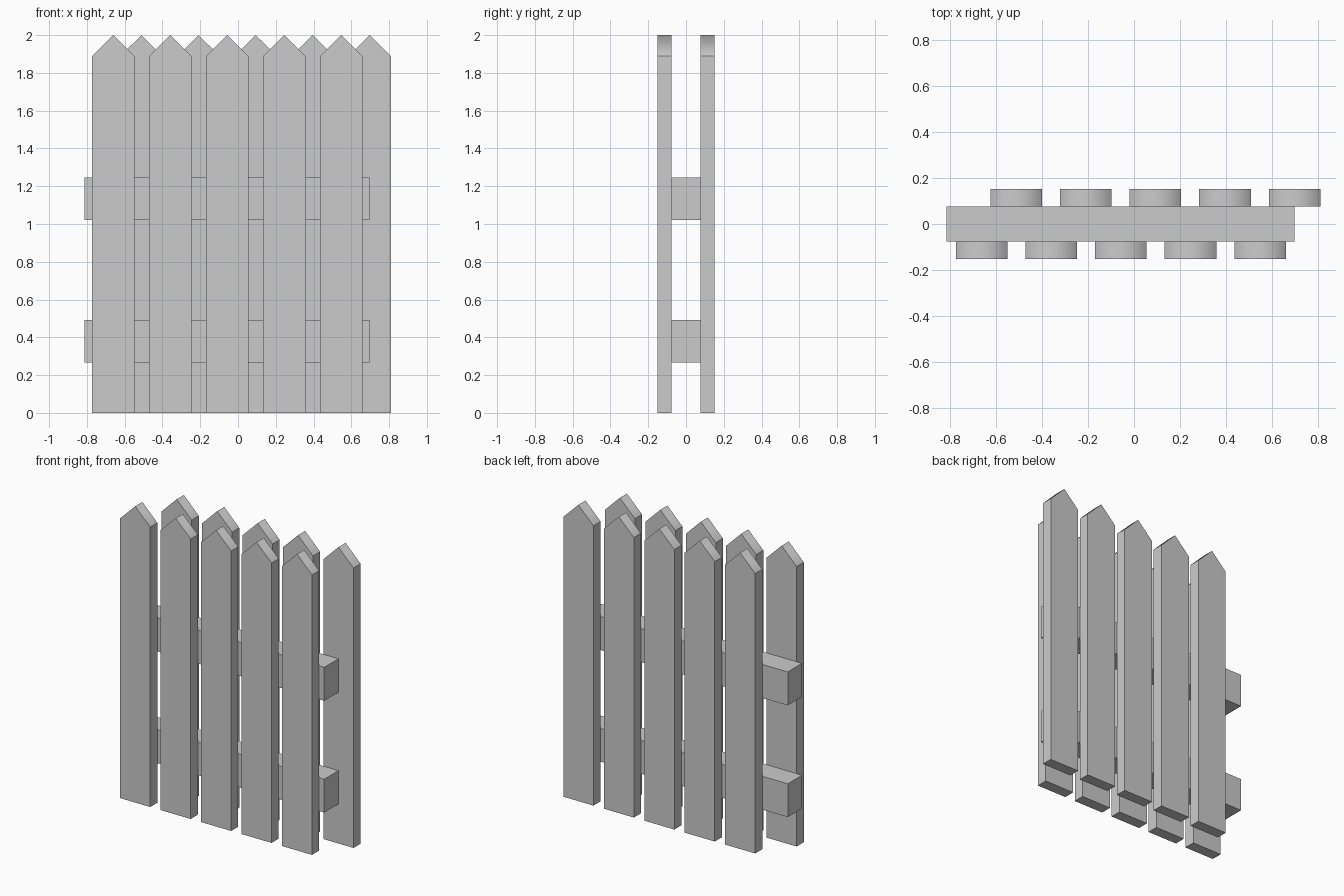
import bpy
import bmesh

if "Cube" in bpy.data.objects:
    bpy.data.objects.remove(bpy.data.objects["Cube"])

PITCH = 0.302
HALF_W = 0.112
SHOULDER = 1.889
INNER, OUTER = 0.076, 0.152


def finish(bm, name):
    bmesh.ops.recalc_face_normals(bm, faces=bm.faces[:])
    mesh = bpy.data.meshes.new(name)
    bm.to_mesh(mesh)
    bm.free()
    obj = bpy.data.objects.new(name, mesh)
    bpy.context.collection.objects.link(obj)
    return obj


def picket(name, x, y0, y1):
    # Pointed board: house-shaped profile pushed through its thickness
    profile = [(-HALF_W, 0), (HALF_W, 0), (HALF_W, SHOULDER), (0, 2), (-HALF_W, SHOULDER)]
    bm = bmesh.new()
    face = bm.faces.new([bm.verts.new((x + px, y0, pz)) for px, pz in profile])
    ext = bmesh.ops.extrude_face_region(bm, geom=[face], use_keep_orig=True)
    moved = [v for v in ext["geom"] if isinstance(v, bmesh.types.BMVert)]
    bmesh.ops.translate(bm, verts=moved, vec=(0, y1 - y0, 0))
    # Only the ridge is shaded smooth, every other edge stays crisp
    for f in bm.faces:
        f.smooth = True
    for e in bm.edges:
        e.smooth = all(v.co.z > 1.99 for v in e.verts)
    finish(bm, name)


def rail(name, x0, x1, z0, z1):
    bm = bmesh.new()
    bmesh.ops.create_cube(bm, size=1)
    for v in bm.verts:
        v.co.x = x1 if v.co.x > 0 else x0
        v.co.y = INNER if v.co.y > 0 else -INNER
        v.co.z = z1 if v.co.z > 0 else z0
    finish(bm, name)


# Staggered picket rows on both sides of the rails
for i in range(5):
    picket(f"front_picket_{i + 1}", -0.661 + i * PITCH, -OUTER, -INNER)
    picket(f"back_picket_{i + 1}", -0.511 + i * PITCH, INNER, OUTER)

# Horizontal rails
rail("lower_rail", -0.813, 0.697, 0.267, 0.492)
rail("upper_rail", -0.813, 0.697, 1.021, 1.247)
